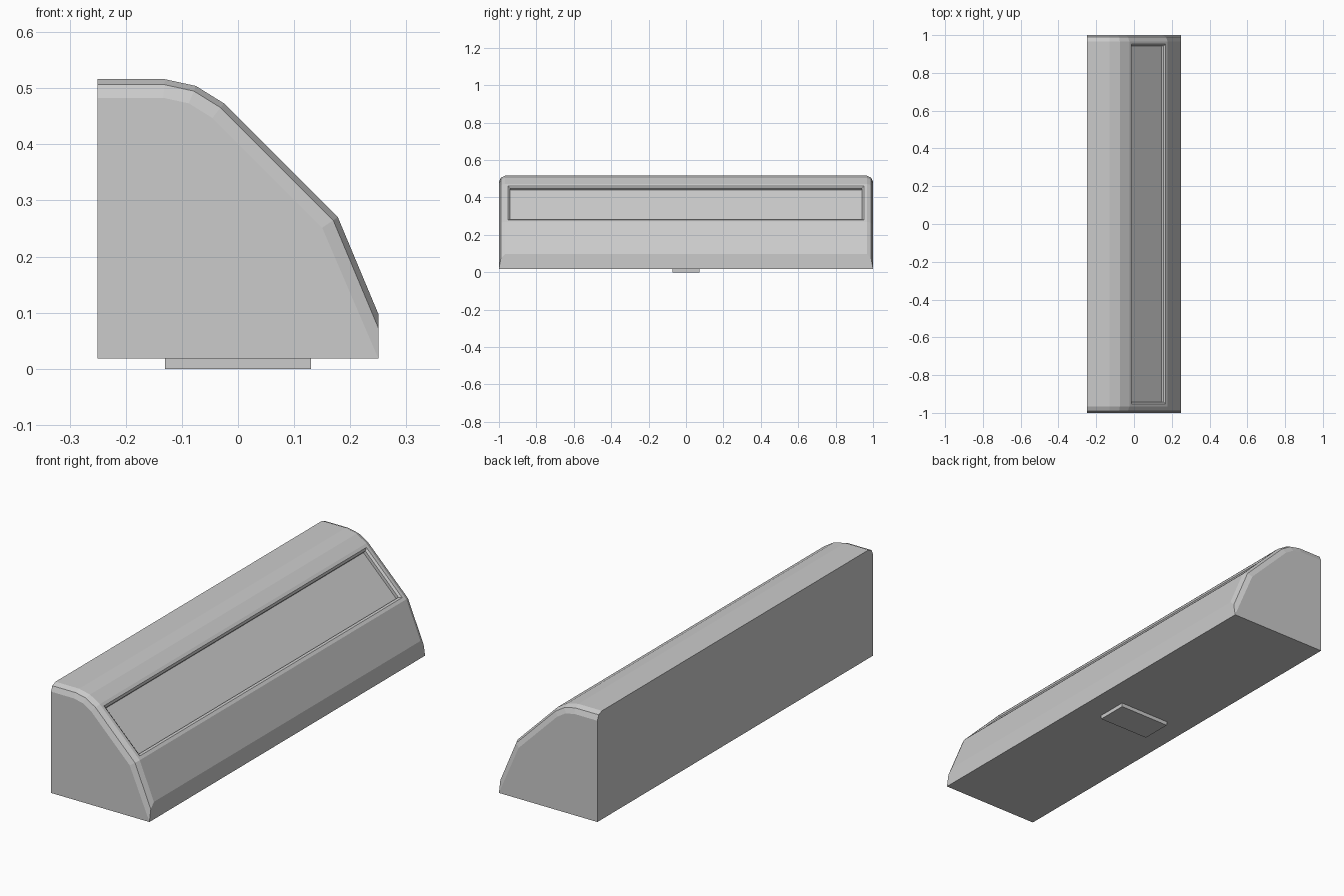
import bpy, bmesh
from mathutils import Vector

if "Cube" in bpy.data.objects:
    bpy.data.objects.remove(bpy.data.objects["Cube"])

BASE = 0.018
# Cross-section over the top, from back edge to front edge (x, z)
PROFILE = [(-0.25, 0.516), (-0.13, 0.516), (-0.075, 0.504), (-0.025, 0.473),
           (0.178, 0.27), (0.25, 0.098)]


def inset_profile(dist):
    """Shrink the curved top by dist; back and front stay in their planes."""
    pts = [Vector((-0.25, BASE))] + [Vector(p) for p in PROFILE] + [Vector((0.25, BASE))]
    lines = []
    for i in range(len(pts) - 1):
        d = (pts[i + 1] - pts[i]).normalized()
        n = Vector((-d.y, d.x))
        off = 0 if i in (0, len(pts) - 2) else dist
        lines.append((n, n.dot(pts[i]) - off))
    out = [pts[0]]
    for (a, c), (b, e) in zip(lines, lines[1:]):
        det = a.x * b.y - a.y * b.x
        out.append(Vector(((c * b.y - e * a.y) / det, (a.x * e - b.x * c) / det)))
    out[-1].y = max(out[-1].y, BASE + 0.0005)
    return out + [pts[-1]]


def finish(bm, name):
    me = bpy.data.meshes.new(name)
    bm.to_mesh(me)
    bm.free()
    bpy.context.collection.objects.link(bpy.data.objects.new(name, me))


# Housing: lofted section with rounded end edges
steps = [(1.0, 0.033), (0.99, 0.0097), (0.967, 0.0)]
stations = [(-y, d) for y, d in steps] + [(y, d) for y, d in reversed(steps)]
bm = bmesh.new()
rings = [[bm.verts.new((p.x, y, p.y)) for p in inset_profile(d)] for y, d in stations]
for r0, r1 in zip(rings, rings[1:]):
    for i in range(len(r0)):
        j = (i + 1) % len(r0)
        bm.faces.new((r0[i], r0[j], r1[j], r1[i]))
bm.faces.new(rings[0])
bm.faces.new(rings[-1])
bmesh.ops.recalc_face_normals(bm, faces=bm.faces[:])
bm.normal_update()

# Recessed window on the sloping face: border, chamfered rim, wall
window = max((f for f in bm.faces if f.normal.x > 0.5 and f.normal.z > 0.6
              and abs(f.normal.y) < 0.01), key=lambda f: f.calc_area())
for thickness, depth in [(0.015, 0), (0.01, -0.007), (0.0003, -0.014)]:
    bmesh.ops.inset_individual(bm, faces=[window], thickness=thickness,
                               depth=depth, use_even_offset=True)
    bm.normal_update()
finish(bm, "housing")

# Small mounting foot underneath
bm = bmesh.new()
bmesh.ops.create_cube(bm, size=1)
for v in bm.verts:
    v.co = (v.co.x * 0.26, v.co.y * 0.145, (v.co.z + 0.5) * BASE)
finish(bm, "mounting_foot")
